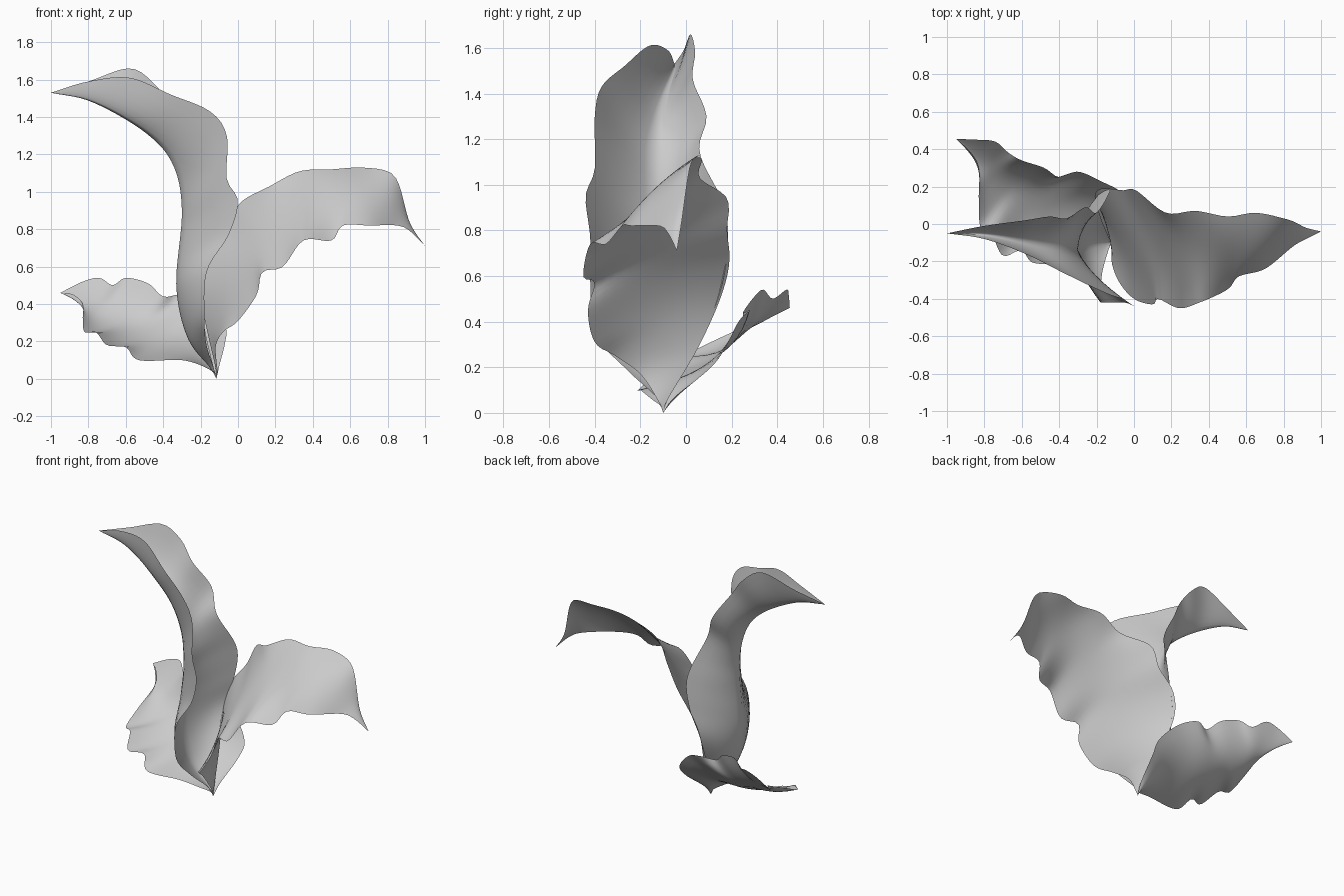
import bpy
from mathutils import Vector


def spline(points, n):
    """Resample a smooth curve through the points at n+1 evenly spaced positions."""
    p = [Vector(q) for q in points]
    p = [p[0] * 2 - p[1]] + p + [p[-1] * 2 - p[-2]]
    dense = []
    for i in range(1, len(p) - 2):
        a, b, c, d = p[i - 1:i + 3]
        for k in range(16):
            t = k / 16
            dense.append(0.5 * (2 * b + (c - a) * t + (2 * a - 5 * b + 4 * c - d) * t ** 2
                                + (3 * b - a - 3 * c + d) * t ** 3))
    dense.append(p[-2])
    length = [0.0]
    for a, b in zip(dense, dense[1:]):
        length.append(length[-1] + (b - a).length)
    out, j = [], 0
    for i in range(n + 1):
        s = length[-1] * i / n
        while j < len(dense) - 2 and length[j + 1] < s:
            j += 1
        f = (s - length[j]) / max(length[j + 1] - length[j], 1e-9)
        out.append(dense[j].lerp(dense[j + 1], f))
    return out


def leaf(name, front, rib, back, crease=0.0, flip=False, n=60, m=12):
    """Thin channelled sheet spanning a front edge, a midrib and a back edge."""
    rows = zip(spline([BASE] + front, n), spline([BASE] + rib + [front[-1]], n),
               spline([BASE] + back + [front[-1]], n))
    verts = []
    for f, r, b in rows:
        for k in range(m + 1):
            v = k / m
            curved = f * (2 * v - 1) * (v - 1) + r * 4 * v * (1 - v) + b * v * (2 * v - 1)
            folded = f.lerp(r, 2 * v) if v < 0.5 else r.lerp(b, 2 * v - 1)
            verts.append(curved.lerp(folded, crease))
    w = m + 1
    faces = [(i * w + k, i * w + k + 1, (i + 1) * w + k + 1, (i + 1) * w + k)
             for i in range(n) for k in range(m)]
    mesh = bpy.data.meshes.new(name)
    mesh.from_pydata(verts, [], [q[::-1] for q in faces] if flip else faces)
    mesh.validate()
    for poly in mesh.polygons:
        poly.use_smooth = True
    obj = bpy.data.objects.new(name, mesh)
    bpy.context.collection.objects.link(obj)
    return obj


BASE = (-0.115, -0.1, 0.0)

# Tall leaf, arching over to the left
leaf("tall_leaf",
     [(-.13, -.12, .06), (-.17, -.26, .19), (-.18, -.4, .35), (-.165, -.42, .58), (-.05, -.42, .77),
      (0, -.44, .95), (-.06, -.4, 1.07), (-.06, -.4, 1.3), (-.15, -.37, 1.43), (-.36, -.27, 1.52),
      (-.58, -.16, 1.61), (-.8, -.08, 1.59), (-1, -.05, 1.53)],
     [(-.15, -.1, .06), (-.27, -.12, .22), (-.33, -.13, .5), (-.3, -.14, .9),
      (-.35, -.14, 1.15), (-.5, -.11, 1.32), (-.78, -.06, 1.48)],
     [(-.13, -.08, .06), (-.18, .04, .28), (-.2, .14, .5), (-.15, .18, .7), (-.13, .17, .9),
      (-.2, .06, 1.14), (-.26, .09, 1.3), (-.36, .03, 1.46), (-.45, .04, 1.58),
      (-.58, .02, 1.66), (-.8, -.01, 1.59)], crease=0.3, flip=True)

# Middle leaf, reaching right with a drooping tip
leaf("right_leaf",
     [(-.11, -.12, .05), (-.12, -.2, .17), (-.08, -.31, .25), (0, -.4, .31), (.1, -.43, .45),
      (.13, -.4, .57), (.24, -.45, .6), (.35, -.42, .74), (.5, -.35, .74), (.56, -.28, .82),
      (.7, -.24, .82), (.85, -.12, .82), (.92, -.08, .79), (1, -.04, .71)],
     [(-.115, -.1, .06), (-.12, -.11, .25), (-.03, -.14, .5), (.12, -.15, .73),
      (.35, -.15, .92), (.6, -.13, .99), (.78, -.1, .96), (.9, -.06, .84)],
     [(-.12, -.08, .06), (-.17, .05, .28), (-.21, .15, .5), (-.17, .19, .66), (-.06, .18, .8),
      (.01, .18, .94), (.17, .06, 1.03), (.33, .07, 1.11), (.5, .04, 1.12), (.65, .06, 1.13),
      (.8, .03, 1.11), (.86, .01, 1.04), (.92, -.02, .83)])

# Low leaf, spreading to the left and back
leaf("low_leaf",
     [(-.12, -.11, .03), (-.17, -.15, .06), (-.3, -.2, .1), (-.53, -.21, .1), (-.6, -.14, .17),
      (-.7, -.17, .18), (-.76, -.06, .25), (-.82, -.02, .25), (-.83, .13, .32),
      (-.83, .3, .4), (-.88, .39, .45), (-.95, .455, .46)],
     [(-.14, -.07, .05), (-.25, .01, .16), (-.45, .1, .22), (-.63, .2, .3), (-.78, .31, .39)],
     [(-.1, -.05, .07), (-.07, .1, .19), (-.07, .17, .28), (-.18, .23, .4), (-.3, .28, .45),
      (-.4, .25, .44), (-.48, .3, .51), (-.6, .34, .54), (-.67, .38, .5), (-.74, .44, .54),
      (-.83, .45, .52)])
